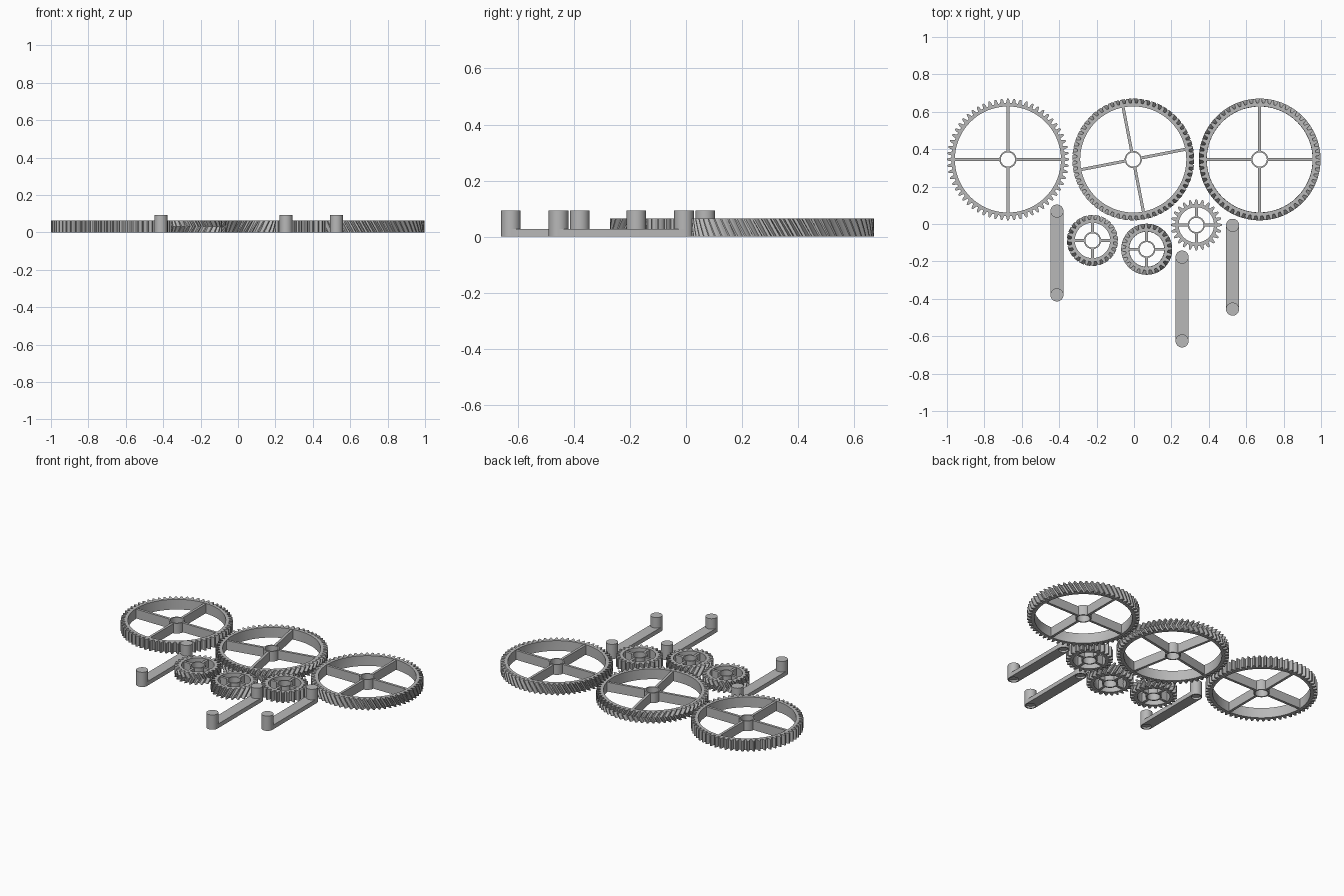
import bpy, bmesh
from math import pi, sin, cos, tan, radians
from mathutils import Matrix, Vector

cube = bpy.data.objects.get("Cube")
if cube:
    bpy.data.objects.remove(cube, do_unlink=True)

grey = bpy.data.materials.new("grey plastic")
grey.use_nodes = True
colour = (0.48, 0.48, 0.48, 1)
grey.diffuse_color = colour
grey.node_tree.nodes["Principled BSDF"].inputs["Base Color"].default_value = colour

HEIGHT = 0.065
MODULE = 0.0105


def finish(bm, name, location):
    bmesh.ops.recalc_face_normals(bm, faces=bm.faces)
    mesh = bpy.data.meshes.new(name)
    bm.to_mesh(mesh)
    bm.free()
    mesh.materials.append(grey)
    obj = bpy.data.objects.new(name, mesh)
    obj.location = location
    bpy.context.collection.objects.link(obj)
    return obj


def add_ring(bm, outline, bore, layers):
    """Ring with an (angle, radius) outline; layers are (height, twist)."""
    n = len(outline)

    def loop(z, twist, radius=None):
        return [bm.verts.new(((radius or r) * cos(a + twist), (radius or r) * sin(a + twist), z))
                for a, r in outline]

    def bridge(a, b):
        for i in range(n):
            j = (i + 1) % n
            bm.faces.new((a[i], a[j], b[j], b[i]))

    outer = [loop(z, t) for z, t in layers]
    inner = [loop(z, t, bore) for z, t in (layers[0], layers[-1])]
    for low, high in zip(outer, outer[1:]):
        bridge(low, high)
    bridge(inner[1], inner[0])
    bridge(inner[0], outer[0])
    bridge(outer[-1], inner[1])


def gear_outline(teeth):
    pitch = 2 * pi / teeth
    middle = teeth * MODULE / 2
    root, tip = middle - 1.25 * MODULE, middle + MODULE
    flank = ((-0.32, root), (-0.24, middle), (-0.11, tip),
             (0.11, tip), (0.24, middle), (0.32, root))
    return [((k + f) * pitch, r) for k in range(teeth) for f, r in flank]


def gear(name, x, y, teeth, style, hand, turn=0):
    bm = bmesh.new()
    radius = teeth * MODULE / 2
    full = hand * HEIGHT * tan(radians(30)) / radius
    steps = 1 if style == "straight" else 6
    layers = []
    for i in range(steps + 1):
        t = i / steps
        twist = {"straight": 0, "helical": t, "double": min(t, 1 - t)}[style]
        layers.append((HEIGHT * t, full * twist))
    # Toothed rim
    bore = radius - 3 * MODULE
    add_ring(bm, gear_outline(teeth), bore, layers)
    # Hub
    circle = [(2 * pi * i / 48, 0.046) for i in range(48)]
    add_ring(bm, circle, 0.038, [(0, 0), (HEIGHT, 0)])
    # Spokes
    length = bore + 0.004 - 0.042
    for k in range(4):
        matrix = (Matrix.Rotation(k * pi / 2 + radians(turn), 4, "Z")
                  @ Matrix.Translation((0.042 + length / 2, 0, HEIGHT / 2))
                  @ Matrix.Diagonal((length, 0.016, HEIGHT - 0.006, 1)))
        bmesh.ops.create_cube(bm, size=1, matrix=matrix)
    finish(bm, name, (x, y, 0))


# Large gears
gear("large_straight_gear", -0.674, 0.345, 60, "straight", 1)
gear("large_double_helical_gear", -0.004, 0.345, 60, "double", -1, 11)
gear("large_helical_gear", 0.672, 0.345, 60, "helical", -1)
# Small gears
gear("small_double_helical_gear", -0.222, -0.088, 24, "double", 1)
gear("small_helical_gear", 0.068, -0.135, 24, "helical", 1)
gear("small_straight_gear", 0.333, -0.005, 24, "straight", 1)


def add_cylinder(bm, radius, y, low, high):
    bmesh.ops.create_cone(bm, cap_ends=True, segments=48, radius1=radius, radius2=radius,
                          depth=high - low, matrix=Matrix.Translation((0, y, (low + high) / 2)))


def crank(name, x, y):
    reach, radius, thick = 0.224, 0.035, 0.027
    # Round-ended bar
    bm = bmesh.new()
    points = []
    for side in (1, -1):
        for i in range(25):
            a = pi * i / 24
            points.append(bm.verts.new((side * radius * cos(a),
                                        side * (reach + radius * sin(a)), 0)))
    face = bm.faces.new(points)
    made = bmesh.ops.extrude_face_region(bm, geom=[face])["geom"]
    bmesh.ops.translate(bm, vec=Vector((0, 0, thick)),
                        verts=[v for v in made if isinstance(v, bmesh.types.BMVert)])
    bar = finish(bm, name + "_bar", (x, y, 0))
    # Shallow sockets under both ends
    bm = bmesh.new()
    for end in (-reach, reach):
        add_cylinder(bm, 0.028, end, -0.02, 0.012)
    cutter = finish(bm, name + "_socket_cutter", (x, y, 0))
    cutter.hide_render = True
    cutter.hide_set(True)
    cutter.display_type = "WIRE"
    cut = bar.modifiers.new("sockets", "BOOLEAN")
    cut.operation = "DIFFERENCE"
    cut.solver = "EXACT"
    cut.object = cutter
    # Upright pegs
    bm = bmesh.new()
    for end in (-reach, reach):
        add_cylinder(bm, radius, end, thick - 0.002, 0.094)
    pegs = finish(bm, name + "_pegs", (x, y, 0))
    bpy.ops.object.select_all(action="DESELECT")
    pegs.select_set(True)
    bar.select_set(True)
    bpy.context.view_layer.objects.active = pegs
    bpy.ops.object.shade_smooth_by_angle()


# Cranks
crank("right_crank", -0.412, -0.155)
crank("middle_crank", 0.257, -0.401)
crank("left_crank", 0.527, -0.231)
